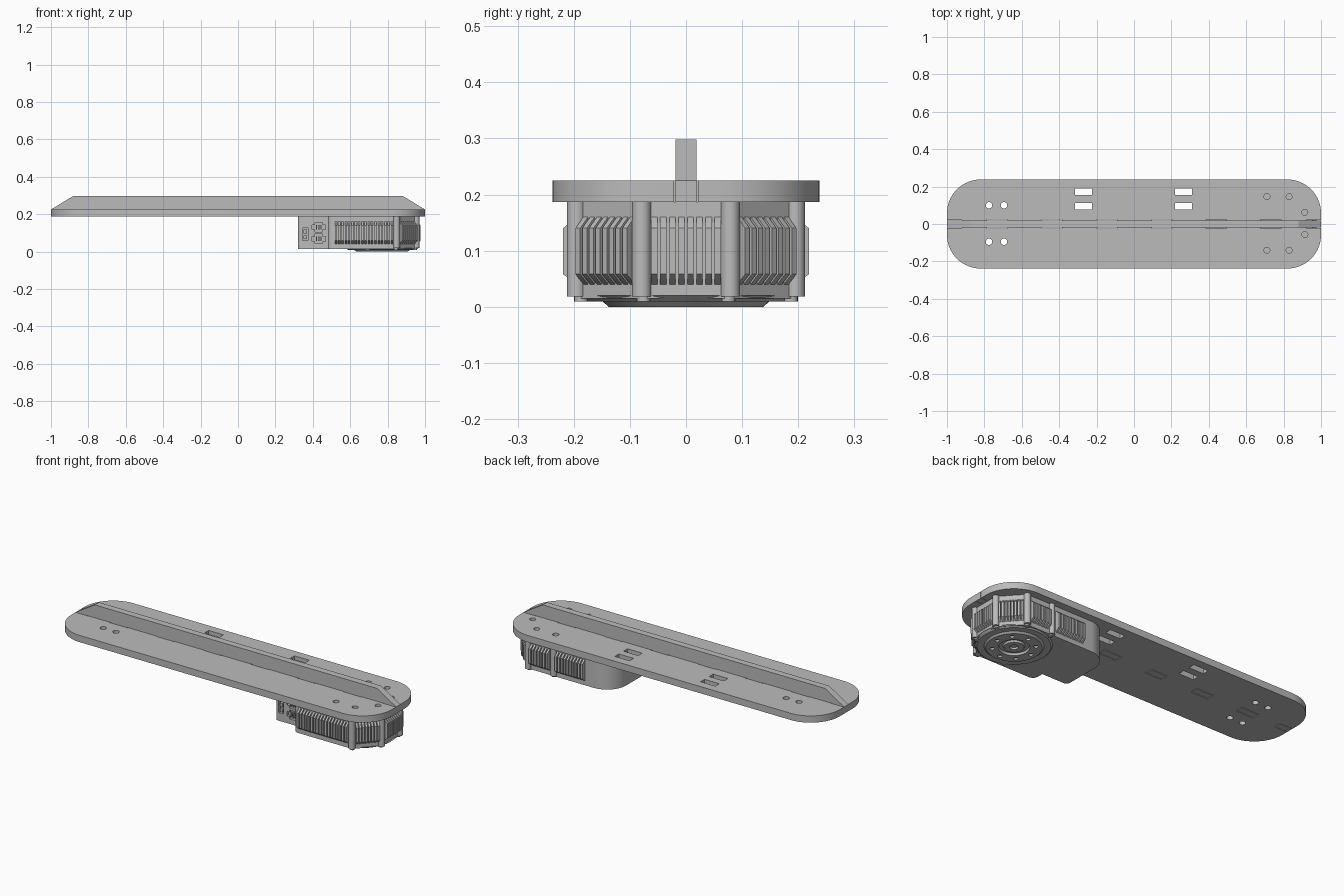
import bpy, bmesh, math
from mathutils import Matrix, Vector

if "Cube" in bpy.data.objects:
    bpy.data.objects.remove(bpy.data.objects["Cube"])

grey = bpy.data.materials.new("plain grey")
grey.use_nodes = True
grey.diffuse_color = (0.5, 0.5, 0.5, 1)
grey.node_tree.nodes["Principled BSDF"].inputs["Base Color"].default_value = (0.5, 0.5, 0.5, 1)

BOTTOM, TOP = 0.187, 0.225      # mounting plate heights
CX = 0.77                       # motor axis
Z = Vector((0, 0, 1))


def prism(bm, pts, sweep):
    """Closed solid from a flat 3D outline swept along a vector."""
    face = bm.faces.new([bm.verts.new(p) for p in pts])
    new = bmesh.ops.extrude_face_region(bm, geom=[face])["geom"]
    moved = [v for v in new if isinstance(v, bmesh.types.BMVert)]
    bmesh.ops.translate(bm, verts=moved, vec=sweep)


def upright(bm, pts, z0, z1):
    prism(bm, [(x, y, z0) for x, y in pts], Z * (z1 - z0))


def box(bm, x0, x1, y0, y1, z0, z1):
    upright(bm, [(x0, y0), (x1, y0), (x1, y1), (x0, y1)], z0, z1)


def arc(x, y, r, a0, a1, n):
    angles = [math.radians(a0 + (a1 - a0) * i / n) for i in range(n + 1)]
    return [(x + r * math.cos(a), y + r * math.sin(a)) for a in angles]


def cylinder(bm, x, y, r, z0, z1, n=24):
    upright(bm, arc(x, y, r, 0, 360, n)[:-1], z0, z1)


def finish(name, bm, cutter=None):
    bmesh.ops.recalc_face_normals(bm, faces=bm.faces)
    mesh = bpy.data.meshes.new(name)
    bm.to_mesh(mesh)
    bm.free()
    obj = bpy.data.objects.new(name, mesh)
    bpy.context.collection.objects.link(obj)
    mesh.materials.append(grey)
    bpy.ops.object.select_all(action='DESELECT')
    bpy.context.view_layer.objects.active = obj
    obj.select_set(True)
    if cutter:
        mod = obj.modifiers.new("cut", 'BOOLEAN')
        mod.operation, mod.solver, mod.object = 'DIFFERENCE', 'EXACT', cutter
        bpy.ops.object.modifier_apply(modifier=mod.name)
        bpy.data.objects.remove(cutter)
    bpy.ops.object.shade_smooth_by_angle(angle=math.radians(30))
    return obj


# Mounting plate with bolt holes, strap slots and tab slots
tabs = [-0.73, -0.44, -0.145, 0.15, 0.44, 0.73]
bm = bmesh.new()
for y in (-0.095, 0.1):
    for x in (-0.775, -0.695):
        cylinder(bm, x, y, 0.017, 0.1, 0.3)
for i in range(8):
    a = math.radians(22.5 + 45 * i)
    if math.cos(a) > -0.5:
        cylinder(bm, CX + 0.155 * math.cos(a), 0.003 + 0.155 * math.sin(a), 0.016, 0.1, 0.3)
for x in (-0.27, 0.265):
    for y in (0.095, 0.172):
        box(bm, x - 0.046, x + 0.046, y - 0.018, y + 0.018, 0.1, 0.3)
for x in tabs:
    box(bm, x - 0.055, x + 0.055, -0.023, 0.023, 0.1, 0.3)
for s in (-1, 1):
    box(bm, min(s * 0.92, s * 1.1), max(s * 0.92, s * 1.1), -0.021, 0.021, 0.1, 0.3)
cutter = finish("plate_cutter", bm)
cutter.hide_render = True

bm = bmesh.new()
corners = [(0.82, 0.058, 0), (-0.82, 0.058, 90), (-0.82, -0.058, 180), (0.82, -0.058, 270)]
outline = [p for x, y, a in corners for p in arc(x, y, 0.18, a, a + 90, 16)]
upright(bm, outline, BOTTOM, TOP)
finish("mounting_plate", bm, cutter)

# Stiffening rib with sloped ends and tabs through the plate
bm = bmesh.new()
side = [(-1, BOTTOM), (-0.925, BOTTOM), (-0.925, TOP)]
for x in tabs:
    side += [(x - 0.05, TOP), (x - 0.05, BOTTOM), (x + 0.05, BOTTOM), (x + 0.05, TOP)]
side += [(0.925, TOP), (0.925, BOTTOM), (1, BOTTOM), (1, TOP), (0.88, 0.298), (-0.88, 0.298), (-1, TOP)]
prism(bm, [(x, -0.019, z) for x, z in side], (0, 0.038, 0))
finish("stiffening_rib", bm)

# Motor housing: faceted front, straight sides, rounded tail with a socket notch
nose = [(0.85, -0.195), (0.955, -0.079), (0.955, 0.079), (0.85, 0.195)]
tail = arc(0.44, 0.075, 0.12, 90, 180, 12)
notch = arc(0.34, -0.11, 0.02, 180, 270, 4) + [(0.48, -0.13)] + arc(0.51, -0.165, 0.03, 180, 270, 5)
bm = bmesh.new()
SOCKET_Y = -0.135
# plus-shaped sockets and a small square port
for z in (0.068, 0.13):
    w, h, n, m = 0.036, 0.013, 0.02, 0.025
    plus = [(-w, -h), (-n, -h), (-n, -m), (n, -m), (n, -h), (w, -h),
            (w, h), (n, h), (n, m), (-n, m), (-n, h), (-w, h)]
    prism(bm, [(0.432 + x, SOCKET_Y, z + dz) for x, dz in plus], (0, 0.02, 0))
box(bm, 0.345, 0.375, SOCKET_Y, SOCKET_Y + 0.02, 0.06, 0.125)
cutter = finish("socket_cutter", bm)
cutter.hide_render = True
bm = bmesh.new()
upright(bm, nose + tail + notch, 0.015, BOTTOM)
finish("motor_housing", bm, cutter)

# Pins and frames inside the sockets
bm = bmesh.new()
for z in (0.068, 0.13):
    for x in (0.42, 0.432, 0.444):
        box(bm, x - 0.003, x + 0.003, -0.129, -0.114, z - 0.012, z + 0.012)
for z in (0.077, 0.107):
    box(bm, 0.351, 0.369, -0.129, -0.114, z - 0.01, z + 0.01)
finish("socket_pins", bm)


# Cooling fins with bevelled ends, set along each housing wall
def fins(bm, p, q, count, depth):
    p, q = Vector((*p, 0)), Vector((*q, 0))
    along = (q - p).normalized()
    out = along.cross(Z)
    profile = [(-0.01, 0.035), (0, 0.04), (depth, 0.058), (depth, 0.14), (0, 0.16), (-0.01, 0.165)]
    for i in range(count):
        base = p.lerp(q, (i + 0.5) / count) - along * 0.0055
        prism(bm, [base + out * d + Z * z for d, z in profile], along * 0.011)


bm = bmesh.new()
for i in range(3):
    a, b = Vector(nose[i]), Vector(nose[i + 1])
    fins(bm, a.lerp(b, 0.09), a.lerp(b, 0.91), 8, 0.021)
fins(bm, (0.515, -0.195), (0.832, -0.195), 18, 0.024)
fins(bm, (0.832, 0.195), (0.71, 0.195), 7, 0.024)
fins(bm, (0.67, 0.195), (0.49, 0.195), 10, 0.024)
finish("cooling_fins", bm)

# Screw posts at the housing corners
posts = [(x - 0.002, y) for x, y in nose] + [(0.69, 0.193)]
bm = bmesh.new()
for x, y in posts:
    cylinder(bm, x, y, 0.017, 0.018, BOTTOM)
finish("screw_posts", bm)
bm = bmesh.new()
for x, y in posts + [(0.69, -0.175)]:
    cylinder(bm, CX + (x - CX) * 0.96, y * 0.96, 0.012, 0.009, 0.03, 16)
finish("screw_heads", bm)

# Turned output hub under the motor, with a ring of bolt holes
bm = bmesh.new()
for i in range(8):
    a = math.radians(45 * i)
    cylinder(bm, CX + 0.108 * math.cos(a), 0.108 * math.sin(a), 0.012, -0.02, 0.01, 16)
cutter = finish("hub_cutter", bm)
cutter.hide_render = True

lathe = [(0.195, 0.02), (0.182, 0.009), (0.148, 0.009), (0.138, 0), (0.078, 0), (0.074, 0.012),
         (0.054, 0.012), (0.05, 0.002), (0.022, 0.002), (0.02, 0.012)]
bm = bmesh.new()
rings = [[bm.verts.new((x, y, z)) for x, y in arc(CX, 0, r, 0, 360, 64)[:-1]] for r, z in lathe]
for a, b in zip(rings, rings[1:]):
    for i in range(64):
        j = (i + 1) % 64
        bm.faces.new((a[i], a[j], b[j], b[i]))
bm.faces.new(rings[0])
bm.faces.new(rings[-1])
finish("output_hub", bm, cutter)
